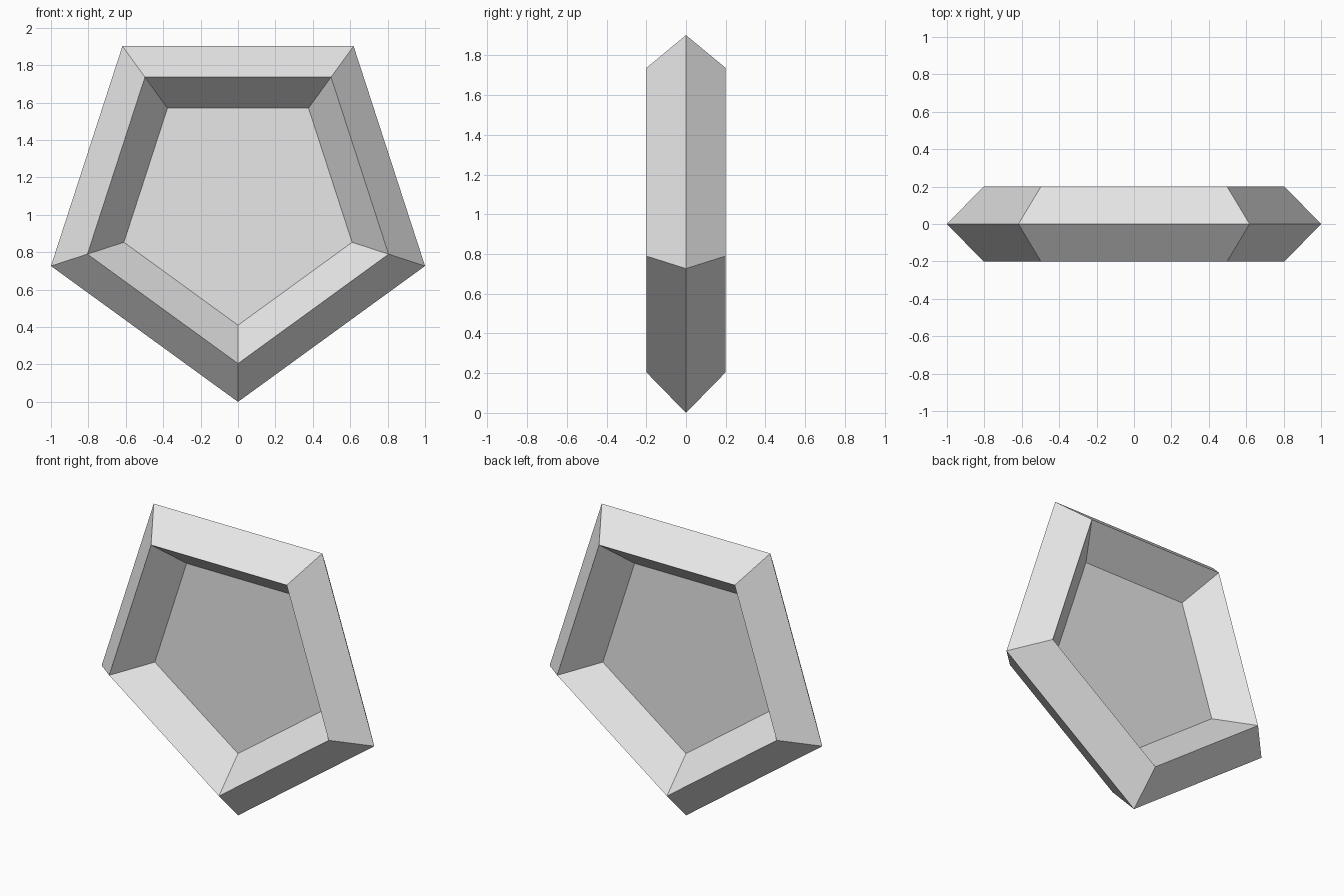
import bpy
import bmesh
from math import sin, cos, radians

cube = bpy.data.objects.get("Cube")
if cube:
    bpy.data.objects.remove(cube, do_unlink=True)

SIDES = 5
OUTER = 1 / cos(radians(18))   # corner radius giving a width of two units
RIDGE = OUTER - 0.205
INNER = OUTER - 0.41
DEPTH = 0.2

# Plain grey material
grey = bpy.data.materials.new("plain_grey")
grey.use_nodes = True
colour = (0.8, 0.8, 0.8, 1)
grey.diffuse_color = colour
grey.node_tree.nodes["Principled BSDF"].inputs["Base Color"].default_value = colour


def pentagon(bm, radius, y):
    """Ring of corners with one corner pointing down."""
    angles = [radians(360 / SIDES * i - 90) for i in range(SIDES)]
    return [bm.verts.new((radius * cos(a), y, OUTER + radius * sin(a))) for a in angles]


def finish(bm, name):
    mesh = bpy.data.meshes.new(name)
    bm.to_mesh(mesh)
    bm.free()
    mesh.materials.append(grey)
    obj = bpy.data.objects.new(name, mesh)
    bpy.context.collection.objects.link(obj)
    return obj


# Rim: diamond section swept around the pentagon
bm = bmesh.new()
section = [(OUTER, 0), (RIDGE, -DEPTH), (INNER, 0), (RIDGE, DEPTH)]
rings = [pentagon(bm, r, y) for r, y in section]
for k, ring in enumerate(rings):
    following = rings[(k + 1) % len(rings)]
    for i in range(SIDES):
        j = (i + 1) % SIDES
        bm.faces.new((ring[i], ring[j], following[j], following[i]))
bmesh.ops.recalc_face_normals(bm, faces=bm.faces)
finish(bm, "pentagon_rim")

# Centre panel: flat sheet closing the middle
bm = bmesh.new()
bm.faces.new(pentagon(bm, INNER, 0))
finish(bm, "centre_panel")
